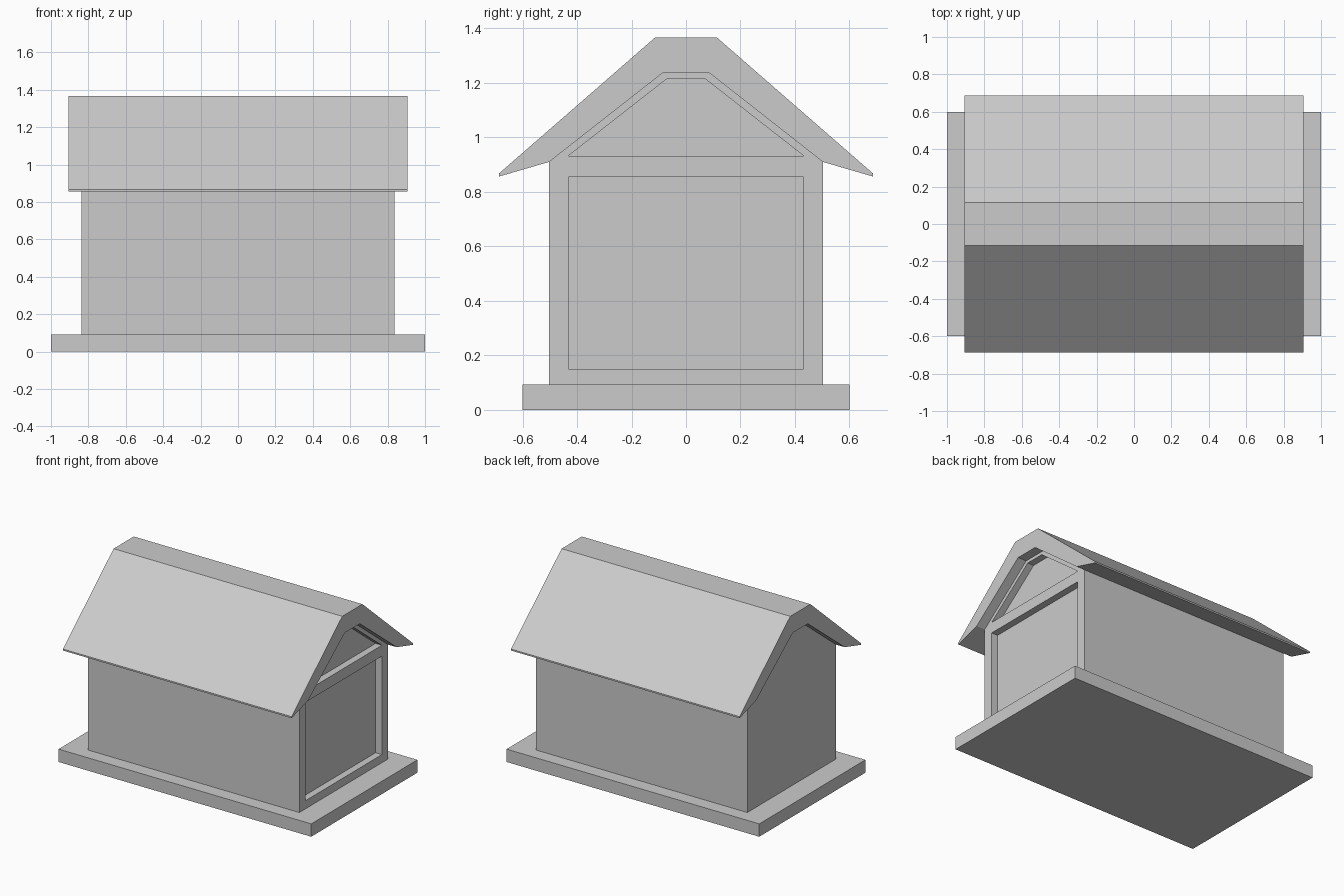
import bpy

if "Cube" in bpy.data.objects:
    bpy.data.objects.remove(bpy.data.objects["Cube"], do_unlink=True)

GREY = (0.6, 0.6, 0.6, 1)
grey = bpy.data.materials.new("plain grey")
grey.use_nodes = True
grey.diffuse_color = GREY
grey.node_tree.nodes["Principled BSDF"].inputs["Base Color"].default_value = GREY


def extrude_along_x(name, half, x0, x1):
    """Mirror a half outline of (y, z) points across y = 0 and sweep it from x0 to x1."""
    outline = half + [(-y, z) for y, z in reversed(half)]
    n = len(outline)
    verts = [(x, y, z) for x in (x0, x1) for y, z in outline]
    faces = [tuple(reversed(range(n))), tuple(range(n, 2 * n))]
    faces += [(i, (i + 1) % n, (i + 1) % n + n, i + n) for i in range(n)]
    mesh = bpy.data.meshes.new(name)
    mesh.from_pydata(verts, [], faces)
    mesh.materials.append(grey)
    obj = bpy.data.objects.new(name, mesh)
    bpy.context.collection.objects.link(obj)
    return obj


def cut(target, name, half, x0, x1):
    """Cut a recess with a temporary helper solid."""
    cutter = extrude_along_x(name, half, x0, x1)
    cutter.hide_render = True
    mod = target.modifiers.new(name, 'BOOLEAN')
    mod.operation = 'DIFFERENCE'
    mod.solver = 'EXACT'
    mod.object = cutter
    bpy.context.view_layer.objects.active = target
    bpy.ops.object.modifier_apply(modifier=mod.name)
    bpy.data.objects.remove(cutter, do_unlink=True)


BASE_TOP = 0.092
WALL_X = 0.837
ROOF_X = 0.905
RECESS = 0.05

# Base slab
extrude_along_x("base_slab", [(0.6, 0), (0.6, BASE_TOP)], -1, 1)

# House body with gabled ends
eave, ridge = (0.502, 0.91), (0.085, 1.237)
body = extrude_along_x("house_body", [(0.502, BASE_TOP), eave, ridge], -WALL_X, WALL_X)

# Recessed doorway and gable panel on one end
cut(body, "doorway_recess", [(0.432, 0.15), (0.432, 0.854)], WALL_X - RECESS, 1)
cut(body, "gable_recess", [(0.432, 0.932), (0.07, 1.215)], WALL_X - RECESS, 1)

# Thick roof with a flat ridge and flared eaves
extrude_along_x("roof", [ridge, eave, (0.687, 0.856), (0.687, 0.867), (0.114, 1.366)],
                -ROOF_X, ROOF_X)

# Outward normals on every part
for obj in bpy.context.collection.objects:
    if obj.type == 'MESH' and grey.name in obj.data.materials:
        bpy.context.view_layer.objects.active = obj
        bpy.ops.object.mode_set(mode='EDIT')
        bpy.ops.mesh.select_all(action='SELECT')
        bpy.ops.mesh.normals_make_consistent(inside=False)
        bpy.ops.object.mode_set(mode='OBJECT')
